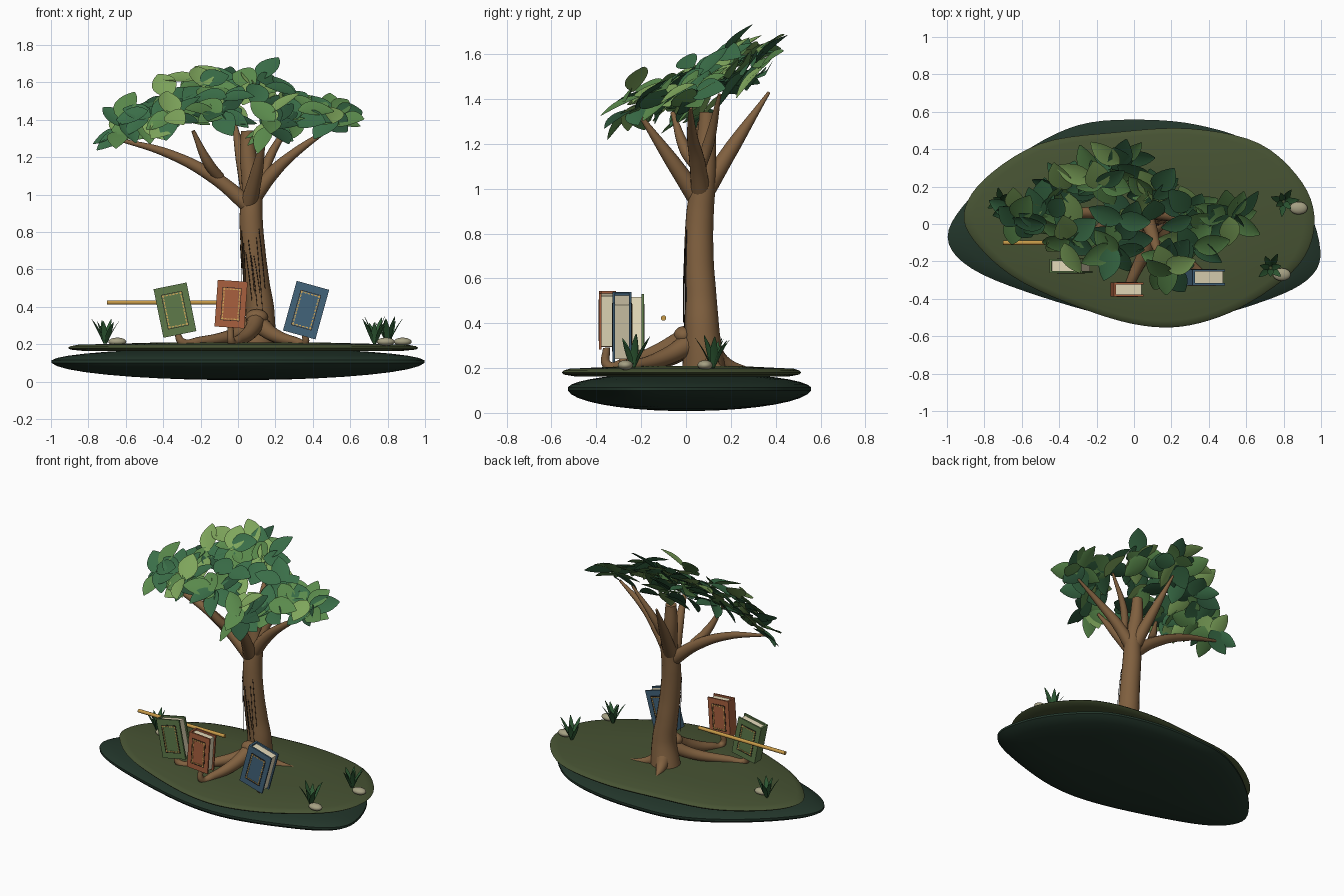
import bpy, bmesh, math, random
from mathutils import Vector, Matrix

if "Cube" in bpy.data.objects:
    bpy.data.objects.remove(bpy.data.objects["Cube"])

random.seed(11)


def mat(name, hexcol):
    m = bpy.data.materials.new(name)
    c = [int(hexcol[i:i + 2], 16) / 255 for i in (0, 2, 4)]
    m.diffuse_color = [((v + .055) / 1.055) ** 2.4 for v in c] + [1]
    m.use_nodes = True
    m.node_tree.nodes["Principled BSDF"].inputs["Base Color"].default_value = m.diffuse_color
    return m


bark, soil, moss = mat("bark", "80603F"), mat("soil", "22352A"), mat("moss", "475333")
greens = [mat("leaf_%d" % i, h) for i, h in enumerate(("7FA65C", "5A8A4C", "3A6E48", "2A5238"))]
blade_green, stone_mat = mat("blade", "2E5A34"), mat("stone", "A5A083")
gold, paper, dark, wood = mat("gold", "D2A85A"), mat("paper", "E2D8B8"), mat("dark", "2A211B"), mat("wood", "C79A48")


def finish(name, bm, mats, smooth=True):
    me = bpy.data.meshes.new(name)
    bm.to_mesh(me)
    bm.free()
    for m in mats:
        me.materials.append(m)
    ob = bpy.data.objects.new(name, me)
    bpy.context.collection.objects.link(ob)
    if smooth:
        bpy.ops.object.select_all(action='DESELECT')
        ob.select_set(True)
        bpy.context.view_layer.objects.active = ob
        bpy.ops.object.shade_smooth_by_angle(angle=math.radians(40))
    return ob


def slab(name, outline, profile, material):
    """Smooth closed outline lofted through (scale, z) rings."""
    n, loop = len(outline), []
    for i in range(n):
        a, b, c, d = (Vector(outline[(i + k) % n]) for k in (-1, 0, 1, 2))
        for s in range(5):
            t = s / 5
            loop.append(.5 * (2 * b + (c - a) * t + (2 * a - 5 * b + 4 * c - d) * t * t + (3 * b - a - 3 * c + d) * t ** 3))
    bm = bmesh.new()
    rings = [[bm.verts.new((p.x * s, p.y * s, z)) for p in loop] for s, z in profile]
    for r0, r1 in zip(rings, rings[1:]):
        for i in range(len(loop)):
            j = (i + 1) % len(loop)
            bm.faces.new((r0[i], r0[j], r1[j], r1[i]))
    bm.faces.new(rings[0])
    bm.faces.new(rings[-1])
    bmesh.ops.recalc_face_normals(bm, faces=bm.faces)
    return finish(name, bm, [material])


def tube(name, pts, material, res=5):
    """Tapered tube through (x, y, z, radius) points."""
    cu = bpy.data.curves.new(name, 'CURVE')
    cu.dimensions, cu.bevel_depth, cu.bevel_resolution = '3D', 1, res
    cu.use_fill_caps, cu.resolution_u = True, 8
    sp = cu.splines.new('BEZIER')
    sp.bezier_points.add(len(pts) - 1)
    for bp, p in zip(sp.bezier_points, pts):
        bp.co, bp.radius = p[:3], p[3]
        bp.handle_left_type = bp.handle_right_type = 'AUTO'
    cu.materials.append(material)
    ob = bpy.data.objects.new(name, cu)
    bpy.context.collection.objects.link(ob)


def leaf(bm, base, axis, normal, length, width, droop, idx=0):
    """Pointed leaf folded along its midrib."""
    side = axis.cross(normal).normalized()
    rows, n = [], 8
    for k in range(n + 1):
        t = k / n
        w = width * .5 * max(.03, math.sin(math.pi * t ** .85)) ** .75
        mid = base + axis * length * t - normal * droop * length * t * t
        rows.append([bm.verts.new(mid + side * w * s + normal * w * .25 * abs(s)) for s in (-1, 0, 1)])
    for a, b in zip(rows, rows[1:]):
        for i in (0, 1):
            bm.faces.new((a[i], a[i + 1], b[i + 1], b[i])).material_index = idx


# ground: dark rounded underside and mossy top layer
dome = [(math.cos(math.radians(a)), .108 + math.sin(math.radians(a)) * (.1 if a < 0 else .072)) for a in range(-85, 86, 10)]
slab("ground_base", [(-1, -.07), (-.88, .14), (-.6, .38), (-.3, .53), (.02, .56), (.35, .53), (.65, .42), (.9, .15),
                     (1, -.14), (.93, -.3), (.68, -.42), (.3, -.52), (-.05, -.51), (-.5, -.39), (-.87, -.24)], dome, soil)
slab("ground_top", [(-.91, .05), (-.8, .24), (-.5, .43), (-.1, .49), (.3, .51), (.67, .43), (.9, .22), (.965, 0),
                    (.88, -.22), (.62, -.42), (.35, -.53), (.1, -.55), (-.2, -.48), (-.6, -.31), (-.83, -.12)],
     [(.9, .163), (.985, .171), (1, .18), (.985, .189), (.94, .197), (.5, .208), (.1, .21)], moss)

# trunk, branches and roots
tube("trunk", [(.1, .08, .17, .1), (.118, .072, .36, .078), (.1, .066, .52, .07), (.083, .058, .68, .066),
               (.07, .062, .88, .062), (.075, .078, 1.03, .055), (.055, .09, 1.2, .045), (.05, .095, 1.34, .035)], bark, 8)
branches = {
    "left": [(.07, .06, .93, .045), (-.125, .06, 1.09, .036), (-.367, .06, 1.217, .025), (-.66, .06, 1.3, .008)],
    "right": [(.06, .07, .95, .045), (.19, .05, 1.12, .036), (.3, .03, 1.22, .025), (.5, .02, 1.36, .008)],
    "front": [(.06, .05, .96, .045), (.1, -.06, 1.12, .033), (.14, -.2, 1.32, .01)],
    "back": [(.06, .09, 1, .045), (.02, .21, 1.19, .033), (-.03, .37, 1.43, .007)],
    "mid_left": [(-.1, .06, 1.09, .03), (-.16, .0, 1.17, .028), (-.24, -.06, 1.34, .01)],
    "mid_right": [(.13, .05, 1.06, .025), (.17, .1, 1.2, .025), (.31, .15, 1.42, .008)],
}
for k, p in branches.items():
    tube("branch_" + k, p, bark)
roots = {
    "left": [(.1, .03, .31, .045), (-.02, -.06, .25, .036), (-.2, -.18, .215, .026), (-.3, -.225, .212, .022), (-.325, -.225, .26, .016)],
    "middle": [(.1, .0, .33, .05), (.07, -.12, .27, .04), (0, -.27, .218, .028), (-.035, -.35, .212, .022), (-.04, -.355, .29, .016)],
    "right": [(.11, .02, .31, .05), (.19, -.09, .25, .038), (.3, -.21, .215, .026), (.36, -.27, .212, .02), (.355, -.285, .255, .015)],
    "side": [(.12, .08, .27, .05), (.2, .12, .215, .03), (.33, .16, .2, .006)],
    "back": [(.1, .1, .27, .06), (.07, .18, .215, .032), (.04, .27, .2, .006)],
}
for k, p in roots.items():
    tube("root_" + k, p, bark)
# rounded knot where the roots meet the trunk
bm = bmesh.new()
bmesh.ops.create_uvsphere(bm, u_segments=24, v_segments=14, radius=1,
                          matrix=Matrix.Translation((.1, -.01, .345)) @ Matrix.Diagonal((.06, .045, .042, 1)))
finish("root_knot", bm, [bark])

# thin dark strands hanging down the trunk front
for i in range(9):
    a = -2.75 + i * .22
    x0, y0 = .083 + .068 * math.cos(a), .06 + .068 * math.sin(a)
    zt, zb = random.uniform(.66, .82), random.uniform(.36, .5)
    shift = .025 if i > 2 else 0
    tube("strand_%d" % i, [(x0 - .008, y0, zt, .002), (x0 + shift * .4, y0 - .004, (zt + zb) / 2, .002),
                           (x0 + shift, y0 - .003, zb, .0015)], dark, 1)

# leaf crown: clusters of broad leaves facing up and forward
clusters = [(-.63, .05, 1.35, 10), (-.5, .03, 1.41, 9), (-.36, -.08, 1.41, 11), (-.36, .17, 1.52, 10),
            (-.2, .25, 1.57, 11), (-.07, .34, 1.56, 10), (.1, .18, 1.58, 12), (.17, -.22, 1.38, 13),
            (.3, .06, 1.5, 11), (.5, .02, 1.42, 12), (.3, -.1, 1.42, 9), (-.1, -.1, 1.42, 11), (-.03, .04, 1.48, 6)]
bm = bmesh.new()
for cx, cy, cz, num in clusters:
    for i in range(num):
        front = 1 if cy < 0 else .7
        n = Vector((cx * .3 + random.gauss(0, .35 * front), -.6 + random.gauss(0, .2), .75)).normalized()
        e1 = Vector((1, 0, 0))
        e1 = (e1 - n * e1.dot(n)).normalized()
        e2 = n.cross(e1)
        a = 2 * math.pi * (i + random.uniform(-.3, .3)) / num
        u = e1 * math.cos(a) + e2 * math.sin(a)
        base = Vector((cx, cy, cz)) + u * random.uniform(-.05, .03) + n * random.uniform(-.05, .05)
        leaf(bm, base, u, n, random.uniform(.16, .21), random.uniform(.105, .135), .06, random.choice((0, 1, 1, 2, 2, 3)))
finish("leaf_crown", bm, greens)


def box(bm, size, loc, idx):
    r = bmesh.ops.create_cube(bm, size=1, matrix=Matrix.Translation(loc) @ Matrix.Diagonal((*size, 1)))
    for f in {f for v in r["verts"] for f in v.link_faces}:
        f.material_index = idx


def book(name, loc, w, h, d, tilt, color):
    bm = bmesh.new()
    for s in (-1, 1):                                             # covers
        box(bm, (w, .011, h), (0, s * (d / 2 - .0055), 0), 0)
    box(bm, (.012, d, h), (-w / 2 + .006, 0, 0), 0)               # spine
    box(bm, (w - .02, d - .022, h - .024), (0, 0, 0), 1)          # pages
    for s in (-1, 1):                                             # stitched frames
        y = s * (d / 2 + .001)
        fw, fh = w * .62, h * .7
        for e in (-1, 1):
            box(bm, (fw, .003, .003), (0, y, e * fh / 2), 3)
            box(bm, (.003, .003, fh), (e * fw / 2, y, 0), 3)
            for k in range(6):
                box(bm, (fw * .12, .004, .006), ((k - 2.5) / 6 * fw, y, e * (fh / 2 - .008)), 2)
            for k in range(10):
                box(bm, (.006, .004, fh * .075), (e * (fw / 2 - .008), y, (k - 4.5) / 10 * fh), 2)
    ob = finish(name, bm, [mat(name + "_cover", color), paper, gold, dark], False)
    ob.location, ob.rotation_euler = loc, (0, math.radians(tilt), 0)


book("green_book", (-.337, -.225, .382), .18, .265, .075, -11.5, "5E7A4A")
book("red_book", (-.037, -.35, .414), .16, .25, .075, 4, "A8603F")
book("blue_book", (.364, -.285, .382), .18, .275, .085, 15.5, "42637A")

# wooden stick behind the books
tube("stick", [(-.7, -.1, .423, .012), (-.4, -.1, .423, .012), (-.03, -.1, .423, .012)], wood)

# grass tufts and pebbles
for i, (x, y, px, py) in enumerate([(-.71, .12, -.645, .085), (.8, .12, .88, .085), (.73, -.235, .79, -.27)]):
    bm = bmesh.new()
    for k in range(7):
        a = k * math.pi * 2 / 7 + i
        out = Vector((math.cos(a), math.sin(a), 0))
        lean = .22 if k % 2 else .42
        u = (out * lean + Vector((0, 0, 1))).normalized()
        n = u.cross(Vector((-out.y, out.x, 0))).normalized()
        n = n if n.z > 0 else -n
        leaf(bm, Vector((x, y, .2)) + out * .008, u, n, random.uniform(.12, .165), .034, .1)
    finish("grass_tuft_%d" % i, bm, [blade_green])
    bm = bmesh.new()
    bmesh.ops.create_uvsphere(bm, u_segments=20, v_segments=12, radius=1,
                              matrix=Matrix.Translation((px, py, .213)) @ Matrix.Diagonal((.048, .034, .022, 1)))
    finish("pebble_%d" % i, bm, [stone_mat])
